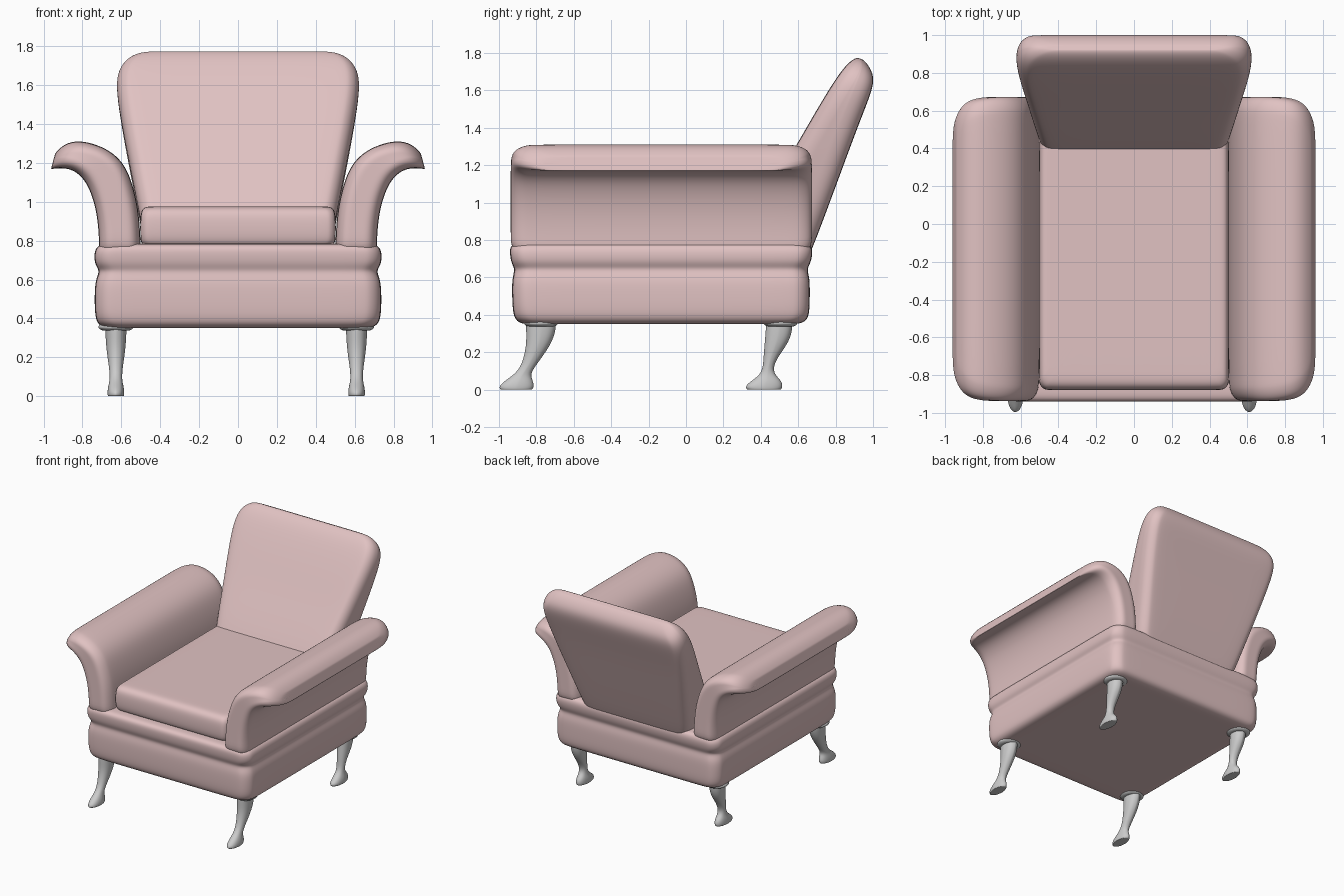
import bpy, bmesh, math
from mathutils import Vector

pink = bpy.data.materials.new("pink_fabric")
pink.diffuse_color = (0.75, 0.54, 0.54, 1)


def ring(c, u, v, ru, rv, corner=4, side=3):
    """Rounded rectangle around c with half axes u, v and corner radii ru, rv."""
    c, u, v = Vector(c), Vector(u), Vector(v)
    a, b = u.length, v.length
    ru, rv = min(ru, a * 0.92), min(rv, b * 0.92)
    un, vn = u / a, v / b
    pts = []
    for q, (sx, sy) in enumerate([(1, 1), (-1, 1), (-1, -1), (1, -1)]):
        for k in range(corner + 1):
            t = math.pi / 2 * (q + k / corner)
            pts.append(c + un * (sx * (a - ru) + ru * math.cos(t))
                       + vn * (sy * (b - rv) + rv * math.sin(t)))
    full = []
    for i, p in enumerate(pts):
        full.append(p)
        if i % (corner + 1) == corner:
            n = pts[(i + 1) % len(pts)]
            full += [p.lerp(n, j / (side + 1)) for j in range(1, side + 1)]
    return full


def loft(name, rings, mat=pink, levels=2):
    """Skin closed rings, cap both ends with an inset, and smooth."""
    def inset(r, f):
        m = sum(r, Vector()) / len(r)
        return [m.lerp(p, f) for p in r]
    rings = [inset(rings[0], 0.9)] + rings + [inset(rings[-1], 0.9)]
    bm = bmesh.new()
    rows = [[bm.verts.new(p) for p in r] for r in rings]
    n = len(rows[0])
    for a, b in zip(rows, rows[1:]):
        for i in range(n):
            j = (i + 1) % n
            bm.faces.new((a[i], a[j], b[j], b[i]))
    bm.faces.new(rows[0])
    bm.faces.new(rows[-1])
    bmesh.ops.recalc_face_normals(bm, faces=bm.faces)
    me = bpy.data.meshes.new(name)
    bm.to_mesh(me)
    bm.free()
    for p in me.polygons:
        p.use_smooth = True
    if mat:
        me.materials.append(mat)
    ob = bpy.data.objects.new(name, me)
    bpy.context.collection.objects.link(ob)
    sub = ob.modifiers.new("smooth", 'SUBSURF')
    sub.levels = sub.render_levels = levels
    return ob


def box_ring(z, hx, y0, y1, r):
    return ring((0, (y0 + y1) / 2, z), (hx, 0, 0), (0, (y1 - y0) / 2, 0), r, r)


# Upholstered base: z, half width, front y, back y
base = [(0.35, 0.68, -0.87, 0.60), (0.365, 0.715, -0.905, 0.64), (0.40, 0.735, -0.925, 0.66),
        (0.50, 0.738, -0.93, 0.662), (0.585, 0.735, -0.93, 0.662), (0.625, 0.72, -0.92, 0.652),
        (0.65, 0.715, -0.918, 0.65), (0.68, 0.737, -0.935, 0.667), (0.73, 0.74, -0.942, 0.677),
        (0.765, 0.73, -0.94, 0.672), (0.785, 0.70, -0.915, 0.65)]
loft("base", [box_ring(*b, 0.1) for b in base])

# Seat cushion
cushion = [(0.775, 0.485, -0.855), (0.79, 0.50, -0.87), (0.83, 0.503, -0.88), (0.91, 0.503, -0.88),
           (0.95, 0.498, -0.87), (0.97, 0.485, -0.845), (0.976, 0.46, -0.81)]
loft("seat_cushion", [box_ring(z, hx, y, 0.5, 0.05) for z, hx, y in cushion])

# Flared arms: inner x, z, outer x, z, shortening of each end
arm = [(0.50, 0.74, 0.715, 0.74, 0), (0.503, 0.84, 0.715, 0.84, 0), (0.513, 0.97, 0.728, 0.95, 0),
       (0.542, 1.09, 0.753, 1.04, 0), (0.58, 1.185, 0.787, 1.11, 0), (0.64, 1.25, 0.83, 1.152, 0),
       (0.72, 1.293, 0.872, 1.17, 0.005), (0.82, 1.317, 0.91, 1.173, 0.02),
       (0.895, 1.298, 0.94, 1.171, 0.06), (0.94, 1.25, 0.962, 1.168, 0.13)]
for s, side in ((-1, "left"), (1, "right")):
    rings = []
    for xi, zi, xo, zo, cut in arm:
        rings.append(ring((s * (xi + xo) / 2, -0.132, (zi + zo) / 2),
                          (s * (xo - xi) / 2, 0, (zo - zi) / 2),
                          (0, 0.805 - cut, 0), 0.06, 0.1))
    loft("arm_" + side, rings)

# Reclined backrest: front y, z, rear y, z, half width
back = [(0.29, 0.74, 0.655, 0.70, 0.47), (0.385, 0.97, 0.735, 0.91, 0.51),
        (0.57, 1.27, 0.835, 1.18, 0.567), (0.695, 1.49, 0.92, 1.41, 0.608),
        (0.78, 1.63, 0.98, 1.56, 0.627), (0.835, 1.71, 1.003, 1.635, 0.615),
        (0.875, 1.753, 1.0, 1.69, 0.58), (0.905, 1.772, 0.972, 1.74, 0.53),
        (0.92, 1.774, 0.948, 1.763, 0.48)]
loft("backrest", [ring((0, (yf + yr) / 2, (zf + zr) / 2), (w, 0, 0),
                       (0, (yr - yf) / 2, (zr - zf) / 2), 0.08, 0.09)
                  for yf, zf, yr, zr, w in back])

# Cabriole legs: z, front y, back y, half width
front_leg = [(0.37, -0.855, -0.695, 0.055), (0.32, -0.855, -0.695, 0.054), (0.25, -0.853, -0.718, 0.05),
             (0.18, -0.865, -0.765, 0.04), (0.12, -0.885, -0.81, 0.032), (0.08, -0.92, -0.832, 0.032),
             (0.05, -0.965, -0.82, 0.04), (0.02, -1.0, -0.812, 0.044), (0.0, -0.995, -0.82, 0.042)]
rear_leg = [(0.37, 0.43, 0.57, 0.055), (0.30, 0.425, 0.567, 0.053), (0.24, 0.42, 0.54, 0.047),
            (0.18, 0.415, 0.495, 0.037), (0.12, 0.412, 0.465, 0.031), (0.08, 0.395, 0.475, 0.032),
            (0.05, 0.355, 0.508, 0.04), (0.02, 0.315, 0.518, 0.044), (0.0, 0.325, 0.51, 0.042)]
for side, x in (("left", -0.628), ("right", 0.61)):
    for name, prof, yc in (("front", front_leg, -0.775), ("rear", rear_leg, 0.505)):
        loft(f"{name}_leg_{side}",
             [ring((x, (a + b) / 2, z), (w, 0, 0), (0, (b - a) / 2, 0), w, (b - a) / 2, 3, 0)
              for z, a, b, w in prof], None)
        # Mounting plate under the base
        loft(f"{name}_leg_plate_{side}",
             [ring((x, yc, z), (r, 0, 0), (0, r, 0), r, r, 4, 0)
              for z, r in ((0.37, 0.085), (0.35, 0.095), (0.337, 0.07))], None)
